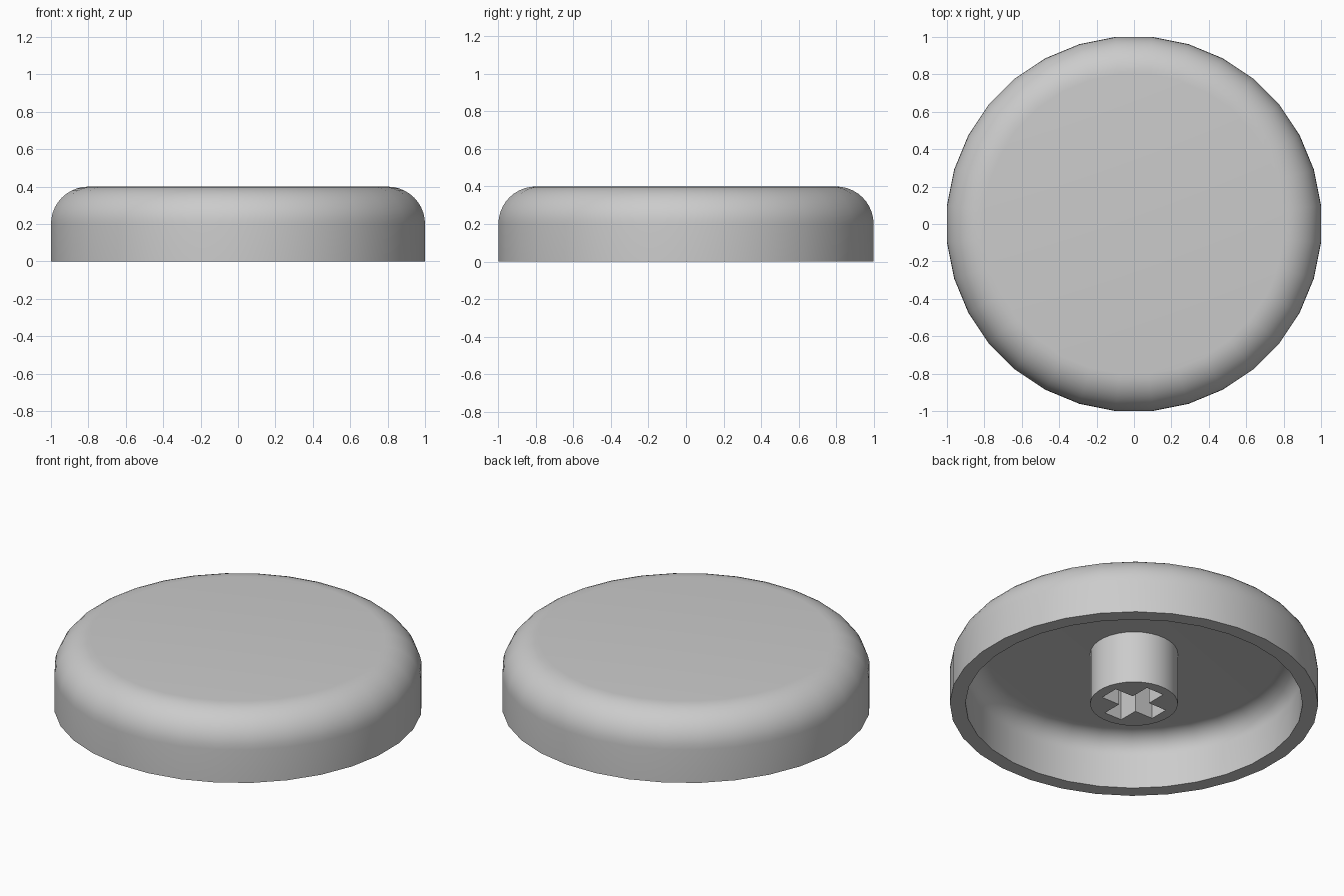
import bpy, bmesh
from math import sin, cos, pi, radians

SIDES = 32
HEIGHT = 0.4
WALL = 0.085
ROUND = 0.2
STEM_RADIUS = 0.238
ARM, HALF = 0.178, 0.058      # cross socket: arm length and half width

cube = bpy.data.objects.get("Cube")
if cube:
    bpy.data.objects.remove(cube, do_unlink=True)

grey = bpy.data.materials.new("light grey plastic")
grey.use_nodes = True
colour = (0.6, 0.6, 0.6, 1)
grey.diffuse_color = colour
grey.node_tree.nodes["Principled BSDF"].inputs["Base Color"].default_value = colour


def ring(bm, radius, z):
    """Circle of vertices with flats centred on the axes."""
    r = radius / cos(pi / SIDES)
    angles = [2 * pi * (i + 0.5) / SIDES for i in range(SIDES)]
    return [bm.verts.new((r * cos(a), r * sin(a), z)) for a in angles]


def fillet(radius, top, size, steps=10):
    """Quarter-round profile from the wall up to the flat."""
    arc = [pi / 2 * i / steps for i in range(steps + 1)]
    return [(radius - size + size * cos(a), top - size + size * sin(a)) for a in arc]


def finish(bm, name):
    bmesh.ops.recalc_face_normals(bm, faces=bm.faces)
    mesh = bpy.data.meshes.new(name)
    bm.to_mesh(mesh)
    bm.free()
    mesh.materials.append(grey)
    obj = bpy.data.objects.new(name, mesh)
    bpy.context.collection.objects.link(obj)
    bpy.ops.object.select_all(action='DESELECT')
    obj.select_set(True)
    bpy.context.view_layer.objects.active = obj
    bpy.ops.object.shade_smooth_by_angle(angle=radians(30))
    return obj


# Hollow round cap: outer skin, rim and inner skin as one lathed shell
outer = [(1, 0)] + fillet(1, HEIGHT, ROUND)
inner = [(1 - WALL, 0)] + fillet(1 - WALL, HEIGHT - WALL, ROUND - WALL)
bm = bmesh.new()
rings = [ring(bm, r, z) for r, z in outer[::-1] + inner]
for a, b in zip(rings, rings[1:]):
    for i in range(SIDES):
        j = (i + 1) % SIDES
        bm.faces.new((a[i], a[j], b[j], b[i]))
bm.faces.new(rings[0])
bm.faces.new(rings[-1])
finish(bm, "cap_shell")

# Central stem with a cross-shaped socket
bm = bmesh.new()
quarter = [(ARM, -HALF), (ARM, HALF), (HALF, HALF)]
cross = []
for k in range(4):
    c, s = round(cos(k * pi / 2)), round(sin(k * pi / 2))
    cross += [bm.verts.new((x * c - y * s, x * s + y * c, 0)) for x, y in quarter]
for loop in (ring(bm, STEM_RADIUS, 0), cross):
    for a, b in zip(loop, loop[1:] + loop[:1]):
        bm.edges.new((a, b))
bmesh.ops.triangle_fill(bm, edges=bm.edges[:], use_beauty=True, normal=(0, 0, -1))
top = bmesh.ops.extrude_face_region(bm, geom=bm.faces[:], use_keep_orig=True)
for v in top["geom"]:
    if isinstance(v, bmesh.types.BMVert):
        v.co.z = HEIGHT - WALL + 0.01
finish(bm, "stem")
